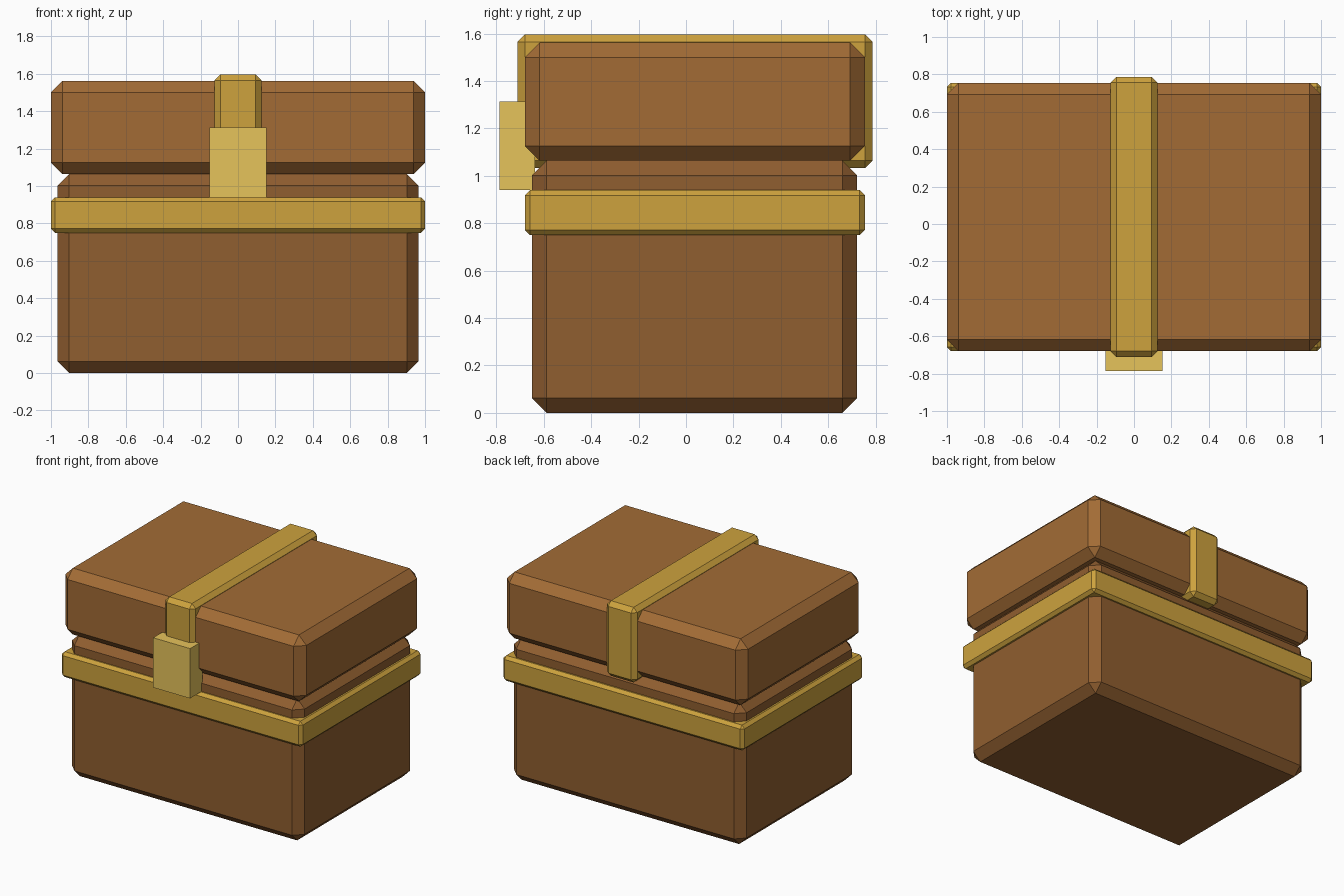
import bpy

if "Cube" in bpy.data.objects:
    bpy.data.objects.remove(bpy.data.objects["Cube"])


def material(name, rgb):
    m = bpy.data.materials.new(name)
    m.diffuse_color = (*[c ** 2.2 for c in rgb], 1)
    m.use_nodes = True
    m.node_tree.nodes["Principled BSDF"].inputs["Base Color"].default_value = m.diffuse_color
    return m


def box(name, x, y, z, mat, bevel=0):
    """Box symmetric in x, spanning the y and z ranges, with flat chamfers."""
    bpy.ops.mesh.primitive_cube_add(
        size=1, location=(0, sum(y) / 2, sum(z) / 2))
    ob = bpy.context.object
    ob.name = name
    ob.scale = (2 * x, y[1] - y[0], z[1] - z[0])
    bpy.ops.object.transform_apply(location=False, rotation=False, scale=True)
    ob.data.materials.append(mat)
    if bevel:
        mod = ob.modifiers.new("chamfer", 'BEVEL')
        mod.width = bevel
        mod.segments = 1
    return ob


wood = material("wood", (0.56, 0.37, 0.20))
lid_wood = material("lid_wood", (0.63, 0.42, 0.22))
brass = material("brass", (0.80, 0.63, 0.25))
bright_brass = material("bright_brass", (0.90, 0.76, 0.36))

# Chest and lid
box("chest_body", 0.965, (-0.65, 0.722), (0, 1.064), wood, 0.062)
box("lid", 1.0, (-0.68, 0.755), (1.064, 1.562), lid_wood, 0.062)
# Metal trim
box("rim_band", 1.0, (-0.68, 0.755), (0.75, 0.94), brass, 0.022)
box("lid_strap", 0.125, (-0.711, 0.787), (1.033, 1.596), brass, 0.031)
# Lock plate on the front
box("latch", 0.153, (-0.787, -0.637), (0.94, 1.314), bright_brass)
